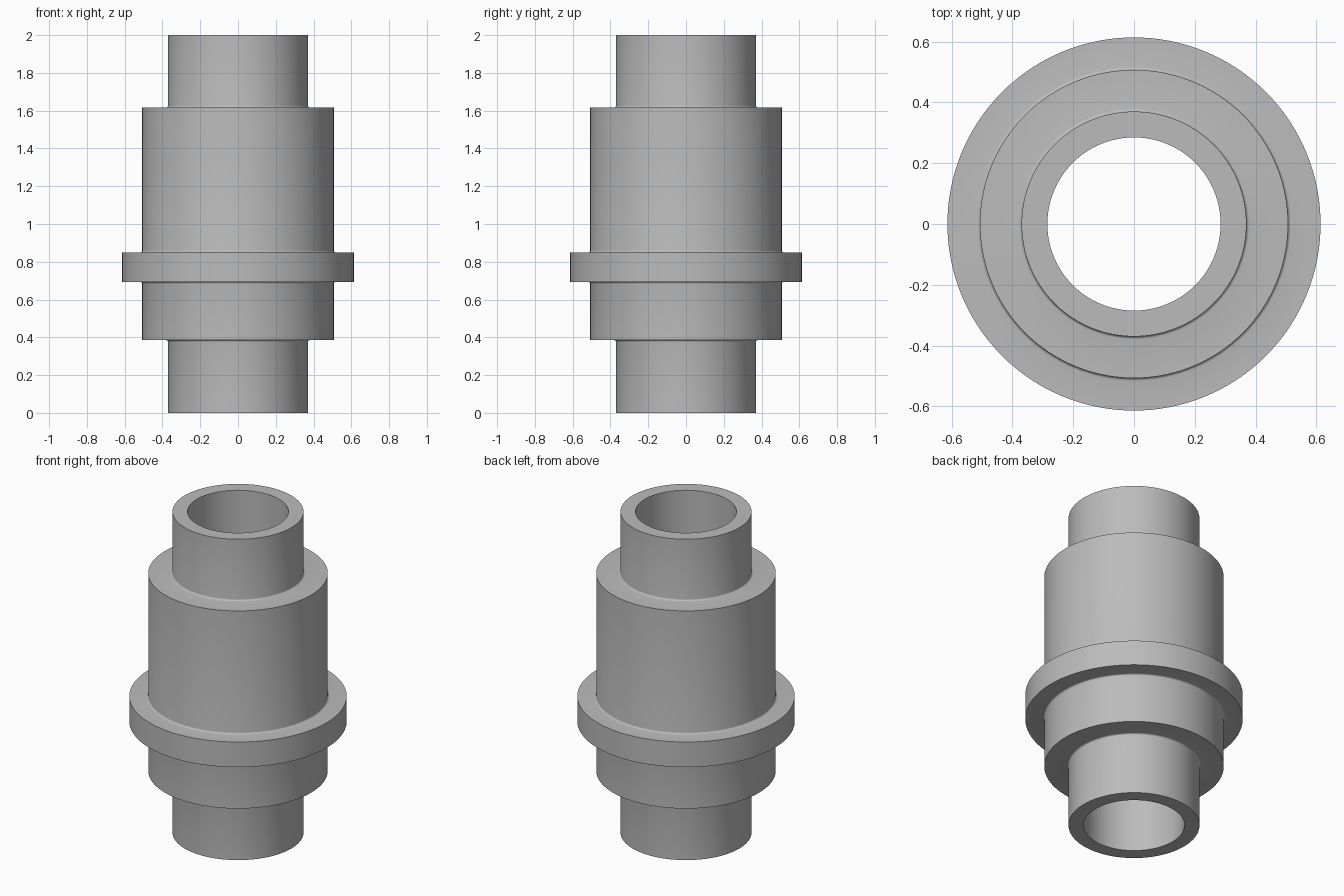
import bpy, bmesh, math

cube = bpy.data.objects.get("Cube")
if cube:
    bpy.data.objects.remove(cube, do_unlink=True)

SIDES = 128
BORE, NECK, BODY, COLLAR = 0.285, 0.37, 0.507, 0.614
FILLET = 0.01

metal = bpy.data.materials.new("grey metal")
metal.use_nodes = True
grey = (0.5, 0.5, 0.5, 1)
metal.diffuse_color = grey
metal.node_tree.nodes["Principled BSDF"].inputs["Base Color"].default_value = grey


def fillet(radius, z, side):
    """Concave corner from the wall (side +1: wall above z) to the ledge."""
    arc = [i * math.pi / 8 for i in range(5)]
    points = [(radius + FILLET * (1 - math.cos(a)),
               z + side * FILLET * (1 - math.sin(a))) for a in arc]
    # the arc runs wall to ledge; an upward profile needs wall first below a ledge
    return points if side < 0 else points[::-1]


# Closed section, going up the outside and back down the bore
profile = [(BORE, 0), (NECK, 0)]
profile += fillet(NECK, 0.385, -1) + [(BODY, 0.385)]
profile += fillet(BODY, 0.693, -1) + [(COLLAR, 0.693), (COLLAR, 0.85)]
profile += fillet(BODY, 0.85, 1) + [(BODY, 1.617)]
profile += fillet(NECK, 1.617, 1) + [(NECK, 2), (BORE, 2)]

# Revolve the section into the stepped sleeve
bm = bmesh.new()
rings = []
for i in range(SIDES):
    a = 2 * math.pi * i / SIDES
    rings.append([bm.verts.new((r * math.cos(a), r * math.sin(a), z)) for r, z in profile])
count = len(profile)
for i in range(SIDES):
    here, there = rings[i], rings[(i + 1) % SIDES]
    for j in range(count):
        k = (j + 1) % count
        bm.faces.new((here[j], there[j], there[k], here[k]))
bmesh.ops.recalc_face_normals(bm, faces=bm.faces)

mesh = bpy.data.meshes.new("stepped_sleeve")
bm.to_mesh(mesh)
bm.free()
mesh.materials.append(metal)
sleeve = bpy.data.objects.new("stepped_sleeve", mesh)
bpy.context.collection.objects.link(sleeve)

bpy.ops.object.select_all(action="DESELECT")
sleeve.select_set(True)
bpy.context.view_layer.objects.active = sleeve
bpy.ops.object.shade_smooth_by_angle(angle=math.radians(35))
